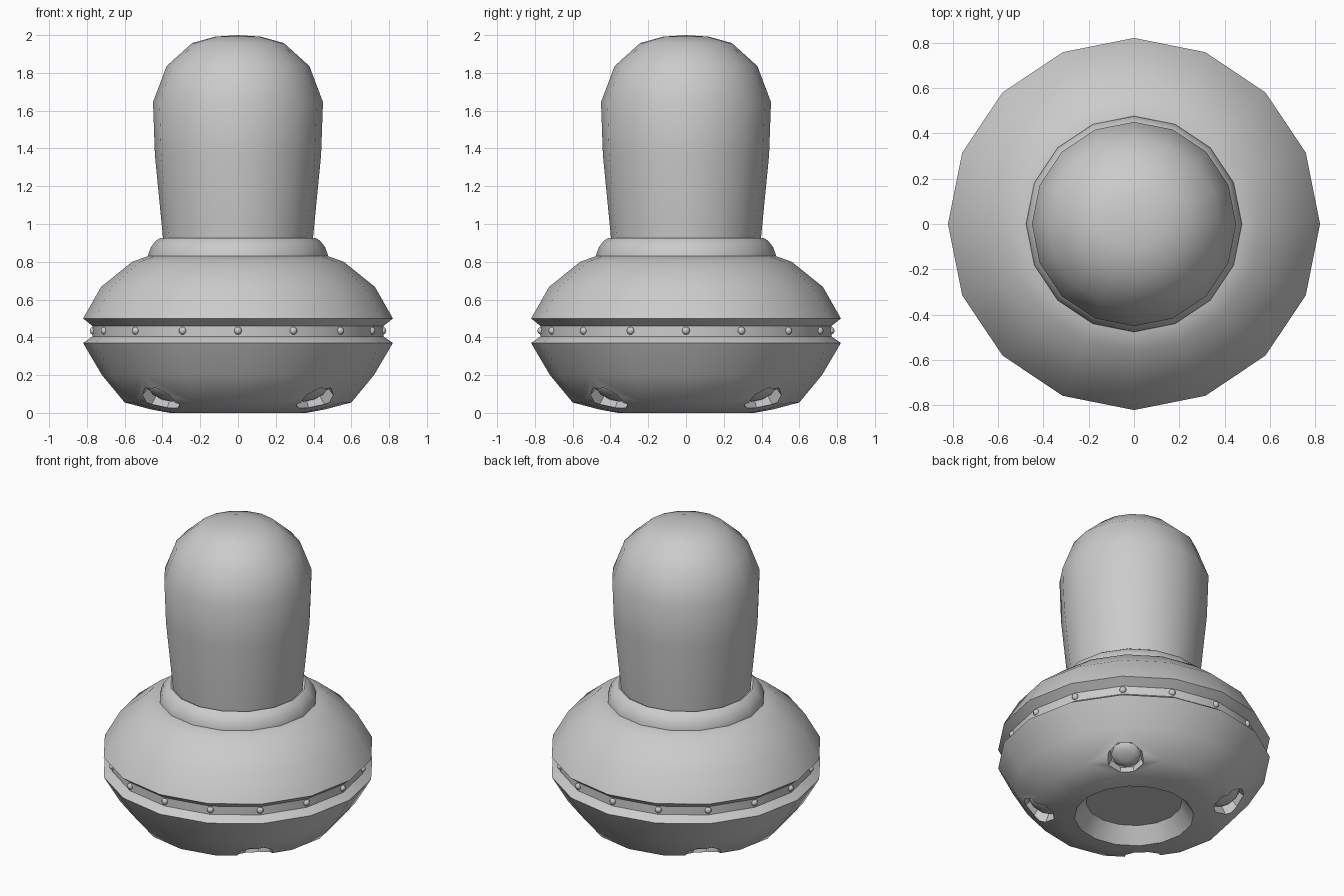
import bpy, bmesh, math
from mathutils import Vector, Matrix

if "Cube" in bpy.data.objects:
    bpy.data.objects.remove(bpy.data.objects["Cube"])

SIDES = 16


def finish(name, bm, angle=40):
    bmesh.ops.recalc_face_normals(bm, faces=bm.faces[:])
    me = bpy.data.meshes.new(name)
    bm.to_mesh(me)
    bm.free()
    ob = bpy.data.objects.new(name, me)
    bpy.context.collection.objects.link(ob)
    if angle:
        smooth(ob, angle)
    return ob


def activate(ob):
    bpy.ops.object.select_all(action='DESELECT')
    ob.select_set(True)
    bpy.context.view_layer.objects.active = ob


def smooth(ob, angle):
    activate(ob)
    bpy.ops.object.shade_smooth_by_angle(angle=math.radians(angle))


def lathe(name, profile, angle=40):
    """Revolve (radius, z) points; radius 0 becomes a single pole vertex."""
    bm = bmesh.new()
    rings = []
    for r, z in profile:
        if r == 0:
            rings.append([bm.verts.new((0, 0, z))] * SIDES)
        else:
            rings.append([bm.verts.new((r * math.cos(math.tau * i / SIDES),
                                        r * math.sin(math.tau * i / SIDES), z))
                          for i in range(SIDES)])
    for a, b in zip(rings, rings[1:]):
        for i in range(SIDES):
            j = (i + 1) % SIDES
            bm.faces.new(list(dict.fromkeys((a[i], a[j], b[j], b[i]))))
    return finish(name, bm, angle)


# Saucer hull with rim groove and a recess underneath
hull = lathe("hull", [
    (0, 0.10), (0.29, 0.10), (0.36, 0.0), (0.455, 0.017), (0.60, 0.055),
    (0.72, 0.20), (0.82, 0.37), (0.77, 0.405), (0.77, 0.46), (0.82, 0.50),
    (0.725, 0.667), (0.56, 0.80), (0.476, 0.83), (0, 0.83)], None)

# Four octagonal light sockets cut into the underside
normal = Vector((0.497, 0, -0.868))
sockets = []
for k in range(4):
    turn = Matrix.Rotation(math.radians(45 + 90 * k), 4, 'Z')
    place = turn @ Matrix.Translation((0.575, 0, 0.075)) @ \
        normal.to_track_quat('Z', 'Y').to_matrix().to_4x4()
    sockets.append(place)
    bm = bmesh.new()
    bmesh.ops.create_cone(bm, cap_ends=True, segments=8, radius1=0.098,
                          radius2=0.138, depth=0.14,
                          matrix=place @ Matrix.Translation((0, 0, 0.03))
                          @ Matrix.Rotation(math.radians(22.5), 4, 'Z'))
    cutter = finish("socket_cutter", bm, None)
    cutter.hide_render = True
    activate(hull)
    mod = hull.modifiers.new("socket", 'BOOLEAN')
    mod.operation = 'DIFFERENCE'
    mod.solver = 'EXACT'
    mod.object = cutter
    bpy.ops.object.modifier_apply(modifier=mod.name)
    bpy.data.objects.remove(cutter, do_unlink=True)
smooth(hull, 38)

# Low domed lamps in the sockets
bm = bmesh.new()
for place in sockets:
    bmesh.ops.create_uvsphere(bm, u_segments=8, v_segments=6, radius=0.09,
                              matrix=place @ Matrix.Translation((0, 0, -0.04))
                              @ Matrix.Diagonal((1, 1, 0.3, 1)))
finish("socket_lamps", bm, 60)

# Rounded collar around the canopy
lathe("collar", [(0.476, 0.825), (0.475, 0.84), (0.46, 0.88), (0.434, 0.912),
                 (0.41, 0.927), (0.385, 0.915), (0.37, 0.83)], 50)

# Tall canopy
lathe("canopy", [(0, 0.86), (0.39, 0.86), (0.397, 0.926), (0.44, 1.365),
                 (0.45, 1.645), (0.378, 1.836), (0.243, 1.958),
                 (0.12, 1.992), (0, 2.0)], 50)

# Small round rivets in the rim groove
bm = bmesh.new()
for i in range(SIDES):
    a = math.tau * i / SIDES
    bmesh.ops.create_uvsphere(bm, u_segments=10, v_segments=8, radius=0.021,
                              matrix=Matrix.Translation((0.765 * math.cos(a),
                                                         0.765 * math.sin(a), 0.435)))
finish("rim_rivets", bm, 60)
